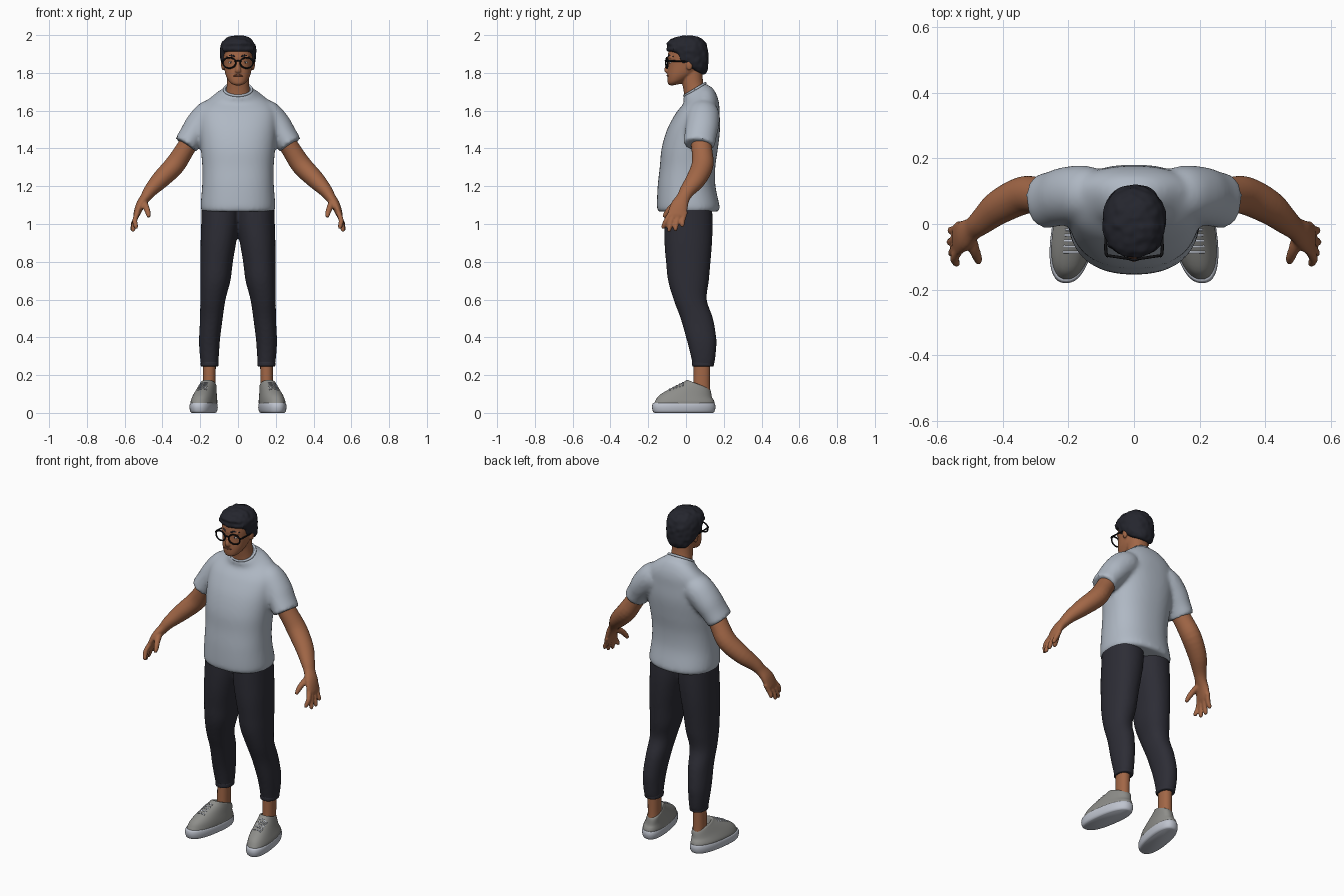
import bpy, bmesh, math
from mathutils import Vector, noise
from mathutils.bvhtree import BVHTree

def material(name, rgb):
    m = bpy.data.materials.new(name)
    m.diffuse_color = (*rgb, 1)
    return m

SKIN = material("skin", (.36, .135, .062))
LIP = material("lip", (.20, .065, .035))
SHIRT = material("shirt_blue_grey", (.43, .48, .55))
NAVY = material("trouser_navy", (.026, .026, .036))
HAIR = material("hair_black", (.018, .019, .027))
GREY = material("shoe_grey", (.27, .27, .255))
PALE = material("sole_pale", (.52, .55, .62))
BLACK = material("glasses_black", (.006, .006, .007))
WHITE = material("eye_white", (.6, .58, .55))

def spline(rows, steps):
    """Catmull-Rom interpolation of parameter rows."""
    out = []
    for i in range(len(rows) - 1):
        p = [rows[max(i - 1, 0)], rows[i], rows[i + 1], rows[min(i + 2, len(rows) - 1)]]
        for k in range(steps):
            t = k / steps
            out.append([.5 * (2 * b + (c - a) * t + (2 * a - 5 * b + 4 * c - d) * t * t
                              + (3 * b - a - 3 * c + d) * t ** 3) for a, b, c, d in zip(*p)])
    return out + [list(rows[-1])]

def super_circle(n, power):
    pts = []
    for i in range(n):
        a = 2 * math.pi * i / n
        c, s = math.cos(a), math.sin(a)
        pts.append((math.copysign(abs(c) ** (2 / power), c), math.copysign(abs(s) ** (2 / power), s)))
    return pts

def stack(rows, n=32, power=2.2, steps=5, shear=0):
    """Level rings: x, y, z, x radius, y radius, slope of z over y."""
    rows = [tuple(r) + (0,) * (6 - len(r)) for r in rows]
    return [[Vector((x + u * rx - shear * v * ry, y + v * ry, z + k * v * ry))
             for u, v in super_circle(n, power)] for x, y, z, rx, ry, k in spline(rows, steps)]

def tube(rows, n=16, power=2, steps=4):
    """Rings square to a path: x, y, z, thickness radius, width radius."""
    rows = [tuple(r) + (r[3],) * (5 - len(r)) for r in rows]
    rows = spline(rows, steps)
    rings = []
    for i, r in enumerate(rows):
        t = (Vector(rows[min(i + 1, len(rows) - 1)][:3]) - Vector(rows[max(i - 1, 0)][:3])).normalized()
        ref = Vector((0, 0, 1)) if abs(t.y) > .9 else Vector((0, 1, 0))
        a = ref.cross(t).normalized()
        b = t.cross(a)
        rings.append([Vector(r[:3]) + a * u * r[3] + b * v * r[4] for u, v in super_circle(n, power)])
    return rings

def ball(x, y, z, rx, ry, rz):
    ang = [math.pi * i / 10 for i in range(11)]
    return stack([(x, y, z - rz * math.cos(a), rx * max(math.sin(a), .05), ry * max(math.sin(a), .05))
                  for a in ang], 16, 2, 1)

def part(name, mat, shells, mirror=False, voxel=0, smooth=4):
    """Skin the ring lists; optionally mirror, then fuse them into one surface."""
    if mirror:
        shells = shells + [[[Vector((-p.x, p.y, p.z)) for p in ring] for ring in s] for s in shells]
    bm = bmesh.new()
    for s in shells:
        vs = [[bm.verts.new(p) for p in ring] for ring in s]
        n = len(vs[0])
        for a, b in zip(vs, vs[1:]):
            for i in range(n):
                bm.faces.new((a[i], a[(i + 1) % n], b[(i + 1) % n], b[i]))
        bm.faces.new(vs[0][::-1])
        bm.faces.new(vs[-1])
    bmesh.ops.recalc_face_normals(bm, faces=bm.faces)
    me = bpy.data.meshes.new(name)
    bm.to_mesh(me)
    bm.free()
    me.materials.append(mat)
    ob = bpy.data.objects.new(name, me)
    bpy.context.collection.objects.link(ob)
    me.shade_smooth()
    if voxel:
        r = ob.modifiers.new("fuse", 'REMESH')
        r.mode, r.voxel_size, r.use_smooth_shade = 'VOXEL', voxel, True
        s = ob.modifiers.new("relax", 'SMOOTH')
        s.factor, s.iterations = .5, smooth
    else:
        bpy.context.view_layer.objects.active = ob
        ob.select_set(True)
        bpy.ops.object.shade_smooth_by_angle(angle=math.radians(50))
        ob.select_set(False)
    return ob

def touch(ob, origin, direction):
    """Point where a ray meets the part."""
    tree = BVHTree.FromPolygons([v.co for v in ob.data.vertices], [p.vertices for p in ob.data.polygons])
    return tree.ray_cast(Vector(origin), Vector(direction))[0]

# T-shirt: torso, sleeves and collar
torso = stack([(0, .01, 1.065, .188, .156), (0, .012, 1.09, .198, .166), (0, .003, 1.2, .19, .153),
               (0, .008, 1.3, .189, .147), (0, .02, 1.4, .197, .149), (0, .04, 1.5, .205, .14),
               (0, .06, 1.58, .205, .118), (0, .07, 1.635, .18, .102, .2),
               (0, .065, 1.68, .12, .077, .5), (0, .045, 1.703, .08, .06, .6),
               (0, .047, 1.715, .074, .056, .6)], 48, 2.3)
sleeve = tube([(.12, .09, 1.59, .075, .082), (.155, .09, 1.57, .083, .088), (.205, .086, 1.52, .078, .088),
               (.245, .076, 1.465, .069, .085), (.277, .069, 1.418, .066, .084)], 32)
part("t_shirt", SHIRT, [torso, sleeve, [[Vector((-p.x, p.y, p.z)) for p in r] for r in sleeve]], voxel=.011, smooth=6)
collar = [(.073 * math.cos(a), .047 + .055 * math.sin(a), 1.712 + .033 * math.sin(a), .007)
          for a in [math.pi * i / 12 for i in range(25)]]
part("collar", SHIRT, [tube(collar, 10, 2, 2)])

# Trousers: one leg profile mirrored and fused at the hips
leg = stack([(.15, .09, .247, .045, .055), (.151, .092, .275, .048, .061), (.152, .088, .34, .053, .072),
             (.15, .08, .4, .056, .08), (.141, .057, .5, .06, .086), (.133, .022, .6, .067, .088),
             (.12, .013, .7, .08, .108), (.113, .012, .8, .086, .118), (.104, .012, .9, .094, .126),
             (.095, .013, 1.0, .1, .128), (.092, .013, 1.1, .1, .125)], 32)
part("trousers", NAVY, [leg], True, .01)
cuff = stack([(.15, .09, .246, .043, .053), (.15, .09, .25, .047, .057), (.15, .09, .266, .047, .058),
              (.15, .09, .272, .045, .055)], 32)
part("trouser_cuff", NAVY, [cuff], True)

# Arms with hands
arm = tube([(.235, .075, 1.47, .05, .055), (.287, .085, 1.385, .051, .055), (.337, .087, 1.31, .054, .058),
            (.41, .052, 1.235, .048, .053), (.463, .008, 1.178, .036, .041), (.49, -.014, 1.14, .028, .036),
            (.517, -.034, 1.1, .024, .046), (.537, -.048, 1.05, .017, .05), (.541, -.05, 1.035, .012, .044)], 24)
hand = [arm]
for y0, y1, x1, z1 in ((-.086, -.122, .538, .975), (-.061, -.092, .552, .96), (-.036, -.058, .557, .964),
                       (-.013, -.022, .555, .985)):
    hand.append(tube([(.53, y0 + .01, 1.065, .014), (.546, (y0 + y1) / 2, 1.02, .0135),
                      (x1 + .002, y1 + .003, z1 + .012, .012), (x1, y1, z1, .008)], 12))
hand.append(tube([(.502, -.03, 1.12, .02), (.487, -.075, 1.09, .017), (.475, -.105, 1.055, .014),
                  (.473, -.117, 1.035, .009)], 12))
part("arms", SKIN, hand, True, .006, 3)

# Ankles and shoes
part("ankles", SKIN, [stack([(.152, .083, .07, .034, .05), (.152, .083, .14, .033, .044),
                             (.151, .085, .28, .034, .044)], 20)], True)
part("shoe_sole", PALE, [stack([(.182, -.012, 0, .056, .155), (.182, -.012, .008, .064, .163),
                                (.182, -.012, .03, .068, .168), (.182, -.012, .048, .066, .165),
                                (.182, -.012, .053, .06, .16)], 40, 2.4, 3, .15)], True)
shoe = part("shoe_upper", GREY, [stack([(.181, -.01, .045, .064, .161), (.18, -.006, .06, .065, .157, -.02),
                                        (.176, .002, .082, .06, .143, -.08), (.168, .03, .108, .052, .107, -.22),
                                        (.159, .058, .137, .044, .074, -.33), (.156, .064, .15, .04, .062, -.38),
                                        (.155, .066, .149, .033, .053, -.38), (.155, .068, .12, .03, .045, -.3)],
                                       40, 2.3, 4, .15)], True)
laces = []
for i in range(5):
    y = -.085 + i * .017
    xs = [.181 - y * .1 + (j - 2) * .0125 for j in range(5)]
    pts = [touch(shoe, (x, y, 1), (0, 0, -1)) for x in xs]
    laces.append(tube([(*p, .003, .004) for p in pts if p], 8))
part("shoe_laces", PALE, laces, True)

# Head: skull, jaw, neck, nose and ears
skull = stack([(0, -.05, 1.738, .02, .025, .2), (0, -.045, 1.748, .038, .045, .25),
               (0, -.034, 1.765, .053, .063, .25), (0, -.02, 1.795, .067, .079, .12),
               (0, -.006, 1.84, .075, .09), (0, 0, 1.9, .08, .095), (0, 0, 1.95, .07, .08),
               (0, .01, 1.98, .03, .03)], 40, 2.2)
neck = stack([(0, .06, 1.64, .075, .065), (0, .048, 1.7, .064, .06), (0, .035, 1.75, .058, .056),
              (0, .025, 1.83, .056, .06)], 28)
nose = tube([(0, -.08, 1.875, .008), (0, -.092, 1.85, .009), (0, -.103, 1.822, .013, .012),
             (0, -.102, 1.81, .017, .011), (0, -.094, 1.803, .012, .008)], 14)
brow_ridge = tube([(x, -.089 + x * x * 5, 1.882, .009) for x in (-.055, -.03, 0, .03, .055)], 10)
chin = ball(0, -.078, 1.752, .024, .017, .014)
ears = [ball(s * .079, .018, 1.843, .011, .018, .03) for s in (-1, 1)]
head = part("head", SKIN, [skull, neck, nose, brow_ridge, chin] + ears, voxel=.005, smooth=3)

# Face details
def face_strip(pts):
    return tube([(*(touch(head, (x, -1, z), (0, 1, 0)) + Vector((0, .001, 0))), r) for x, z, r in pts], 8)
part("mouth", LIP, [face_strip([(-.027, 1.783, .002), (-.012, 1.786, .0045), (0, 1.785, .005),
                                (.012, 1.786, .0045), (.027, 1.783, .002)])])
part("eyebrows", HAIR, [face_strip([(.016, 1.886, .004), (.035, 1.892, .005), (.06, 1.886, .003)])], True)
part("eyes", WHITE, [ball(.036, -.079, 1.856, .014, .008, .007)], True)
part("pupils", HAIR, [ball(.036, -.0845, 1.856, .006, .004, .006)], True)

# Hair: cropped cap, rising toward the fringe, with lumpy curls
cap = stack([(0, .022, 1.83, .062, .05, -.65), (0, .024, 1.838, .08, .072, -.65),
             (0, .018, 1.868, .091, .097, -.5), (0, .01, 1.912, .096, .109, -.32),
             (0, .006, 1.95, .09, .107, -.12), (0, .006, 1.98, .066, .08), (0, .008, 1.994, .036, .042),
             (0, .008, 1.997, .008, .01)], 56, 2.2, 6)
fringe = tube([(x, -.086 + x * x * 6, 1.928, .017, .016) for x in (-.075, -.04, 0, .04, .075)], 14)
sideburns = [tube([(s * .079, -.02, 1.92, .012, .022), (s * .079, -.017, 1.88, .009, .017),
                   (s * .077, -.012, 1.852, .005, .008)], 12) for s in (-1, 1)]
for ring in cap + fringe:
    for p in ring:
        out = (p - Vector((0, .01, 1.9))).normalized()
        p += out * .006 * noise.noise(p * 42)
        p.z = min(p.z, 2.0)
part("hair", HAIR, [cap, fringe] + sideburns, voxel=.006, smooth=1)

# Glasses: rims, bridge and temples
rim = [(.046 + .034 * math.cos(a), -.108 + .012 * (.046 + .034 * math.cos(a)) / .08,
        1.853 + .028 * math.sin(a), .0042) for a in [math.pi * i / 10 for i in range(21)]]
bridge = tube([(-.015, -.107, 1.861, .004), (0, -.109, 1.864, .004), (.015, -.107, 1.861, .004)], 8)
temple = tube([(.078, -.098, 1.863, .005), (.085, -.088, 1.864, .005), (.086, -.04, 1.862, .004),
               (.083, .02, 1.86, .004)], 8)
part("glasses_frame", BLACK, [tube(rim, 8, 2, 2), temple], True)
part("glasses_bridge", BLACK, [bridge])
